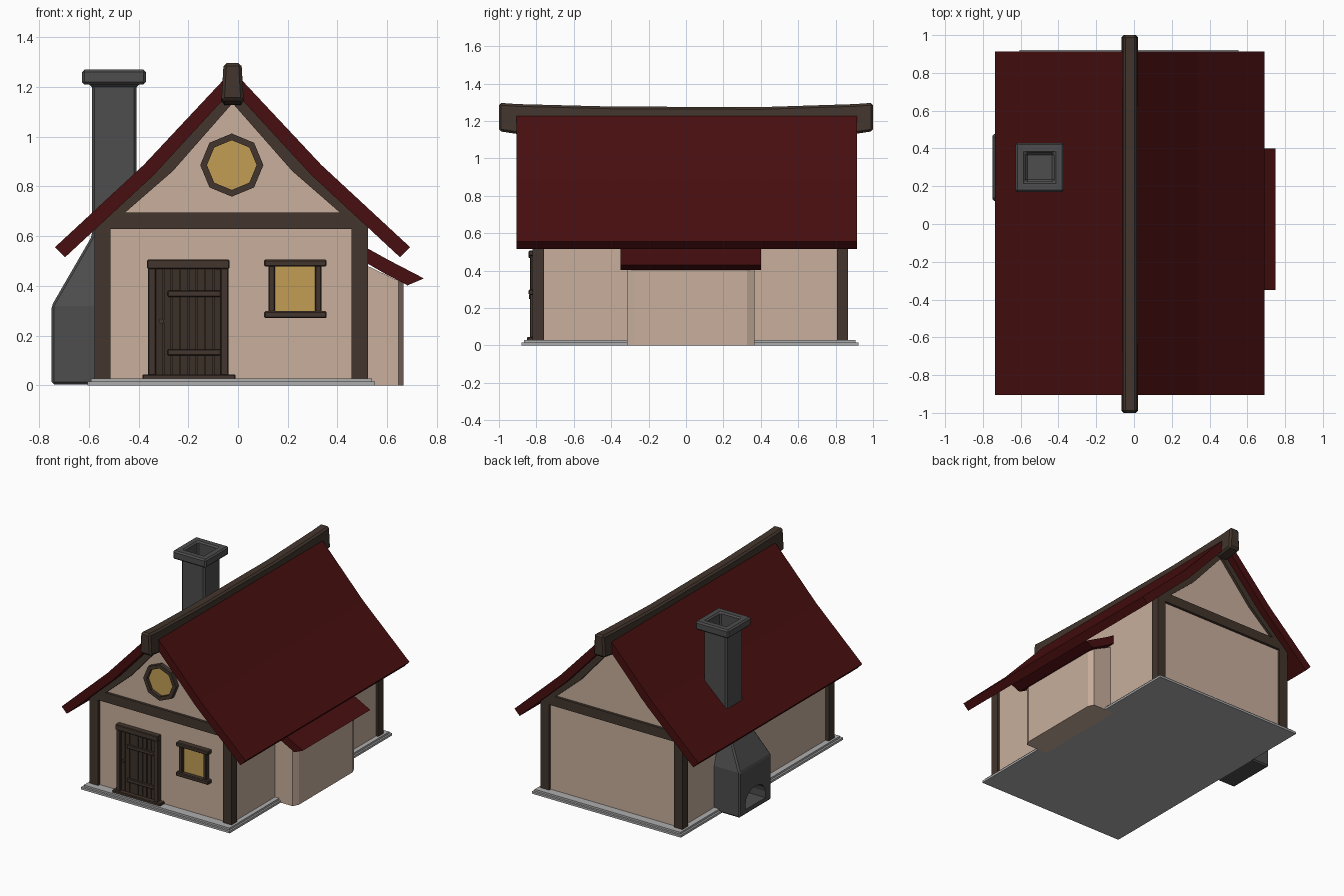
import bpy, bmesh, math, random
from mathutils import Vector

if "Cube" in bpy.data.objects:
    bpy.data.objects.remove(bpy.data.objects["Cube"])

random.seed(4)
CX = -0.022            # centre line of the house
FRONT, BACK = -0.82, 0.866


def mat(name, r, g, b):
    m = bpy.data.materials.new(name)
    m.diffuse_color = (r, g, b, 1)
    m.use_nodes = True
    m.node_tree.nodes["Principled BSDF"].inputs["Base Color"].default_value = m.diffuse_color
    return m


PLASTER = mat("plaster", 0.58, 0.43, 0.335)
WOOD = mat("dark_wood", 0.055, 0.036, 0.026)
DOOR = mat("door_wood", 0.046, 0.03, 0.022)
RED = mat("red_roof", 0.065, 0.0045, 0.005)
STONE = mat("chimney_stone", 0.075, 0.075, 0.075)
BASE = mat("foundation_stone", 0.42, 0.42, 0.42)
GLASS = mat("amber_glass", 0.54, 0.34, 0.09)


def loft(name, rings, material, bevel=0):
    """Closed solid through a series of equal-length point rings."""
    bm = bmesh.new()
    rows = [[bm.verts.new(p) for p in ring] for ring in rings]
    n = len(rows[0])
    for a, b in zip(rows, rows[1:]):
        for i in range(n):
            j = (i + 1) % n
            bm.faces.new((a[i], a[j], b[j], b[i]))
    bm.faces.new(rows[0][::-1])
    bm.faces.new(rows[-1])
    bmesh.ops.recalc_face_normals(bm, faces=bm.faces)
    me = bpy.data.meshes.new(name)
    bm.to_mesh(me)
    bm.free()
    me.materials.append(material)
    ob = bpy.data.objects.new(name, me)
    bpy.context.collection.objects.link(ob)
    if bevel:
        mod = ob.modifiers.new("bevel", 'BEVEL')
        mod.width = bevel
        mod.segments = 1
        mod.limit_method = 'ANGLE'
    return ob


def rect(x0, x1, y0, y1, z):
    return [(x0, y0, z), (x1, y0, z), (x1, y1, z), (x0, y1, z)]


def box(name, x0, x1, y0, y1, z0, z1, material, bevel=0):
    return loft(name, [rect(x0, x1, y0, y1, z) for z in (z0, z1)], material, bevel)


def prism(name, profile, y0, y1, material):
    """Extrude an (x, z) profile along y."""
    return loft(name, [[(x, y, z) for x, z in profile] for y in (y0, y1)], material)


def mirrored(top, bottom):
    """Symmetric band profile from right-hand halves that start on the centre line."""
    left = lambda pts: [(-x, z) for x, z in pts[:0:-1]]
    band = left(top) + top + (left(bottom) + bottom)[::-1]
    return [(CX + x, z) for x, z in band]


# foundation with a small step
box("foundation", -0.605, 0.552, -0.88, 0.922, 0, 0.015, BASE)
box("foundation_step", -0.592, 0.54, -0.865, 0.907, 0.015, 0.028, BASE)

# walls and gables as one prism
under = [(0, 1.19), (0.318, 0.845), (0.674, 0.515)]
prism("walls", mirrored([(0, 1.19), (0.318, 0.845), (0.53, 0.645)],
                        [(0, 0.02), (0.318, 0.02), (0.53, 0.02)]),
      FRONT + 0.018, BACK - 0.018, PLASTER)

# main roof
prism("roof", mirrored([(0, 1.268), (0.357, 0.887), (0.714, 0.556)], under), -0.905, 0.914, RED)

# timber frame: posts, cross beams and gable trims
for end, y0, y1 in (("front", FRONT, FRONT + 0.06), ("back", BACK - 0.06, BACK)):
    for side, x0, x1 in (("left", -0.578, -0.512), ("right", 0.457, 0.524)):
        box(f"{end}_{side}_post", x0, x1, y0, y1, 0.02, 0.64, WOOD)
    box(f"{end}_cross_beam", -0.578, 0.524, y0, y1, 0.628, 0.695, WOOD)
    prism(f"{end}_gable_trim", mirrored([(0, 1.2), (0.325, 0.85), (0.55, 0.64)],
                                        [(0, 1.135), (0.24, 0.862), (0.53, 0.61)]), y0, y1, WOOD)

# sagging ridge beam
ridge = []
for y, zb, zt in ((-1, 1.145, 1.297), (-0.9, 1.13, 1.29), (-0.4, 1.12, 1.277), (0.4, 1.12, 1.274),
                  (0.9, 1.13, 1.29), (1, 1.145, 1.297)):
    ridge.append([(CX - 0.045, y, zb), (CX + 0.045, y, zb), (CX + 0.036, y, zt), (CX - 0.036, y, zt)])
loft("ridge_beam", ridge, WOOD, 0.012)

# side bay with chamfered corners and its lean-to roof
bay = [(0.48, -0.315), (0.645, -0.315), (0.665, -0.275), (0.665, 0.325), (0.645, 0.365), (0.48, 0.365)]
bay_rings = [[(x, y, 0) for x, y in bay],
             [(x, y, 0.50 - (x - 0.48) * 0.48) for x, y in bay]]
loft("side_bay", bay_rings, PLASTER)
prism("bay_roof", [(0.46, 0.585), (0.6, 0.507), (0.748, 0.43), (0.682, 0.402), (0.59, 0.45), (0.46, 0.525)],
      -0.35, 0.40, RED)

# chimney: hearth, sloping shoulder, shaft, cap and flue in one loft
chimney = loft("chimney", [
    rect(-0.75, -0.41, 0.122, 0.476, 0.003),
    rect(-0.75, -0.41, 0.122, 0.476, 0.32),
    rect(-0.588, -0.408, 0.21, 0.39, 0.6),
    rect(-0.588, -0.408, 0.21, 0.39, 1.21),
    rect(-0.628, -0.371, 0.17, 0.43, 1.21),
    rect(-0.628, -0.371, 0.17, 0.43, 1.27),
    rect(-0.574, -0.424, 0.225, 0.375, 1.27),
    rect(-0.574, -0.424, 0.225, 0.375, 1.14)], STONE, 0.01)

# arched hearth opening
arch = [(0.19, 0.04), (0.41, 0.04)]
arch += [(0.3 + 0.11 * math.cos(a), 0.085 + 0.08 * math.sin(a))
         for a in (math.pi * i / 8 for i in range(9))]
cutter = loft("hearth_cutter", [[(x, y, z) for y, z in arch] for x in (-0.8, -0.62)], STONE)
cutter.hide_render = True
cutter.hide_viewport = True
cutter.display_type = 'WIRE'
cut = chimney.modifiers.new("hearth", 'BOOLEAN')
cut.operation = 'DIFFERENCE'
cut.solver = 'EXACT'
cut.object = cutter

# door: planks, frame, straps and knob
W = FRONT + 0.03       # just behind the wall surface
box("door_back", -0.335, -0.065, W, -0.808, 0.03, 0.48, DOOR)
planks = 8
for i in range(planks):
    w = 0.268 / planks
    x = -0.334 + i * w
    box(f"door_plank_{i + 1}", x + 0.002, x + w - 0.002, W, -0.818 - random.uniform(0, 0.004),
        0.04, 0.472 - random.uniform(0, 0.006), DOOR)
for side, x0, x1 in (("left", -0.362, -0.33), ("right", -0.07, -0.038)):
    box(f"door_{side}_jamb", x0, x1, W, -0.835, 0.04, 0.48, WOOD, 0.004)
box("door_lintel", -0.366, -0.035, W, -0.842, 0.468, 0.506, WOOD, 0.004)
box("door_sill", -0.384, -0.01, W, -0.85, 0.022, 0.044, WOOD, 0.004)
for i, z in enumerate((0.12, 0.356)):
    box(f"door_strap_{i + 1}", -0.283, -0.07, W, -0.832, z, z + 0.025, WOOD, 0.003)


def disc(name, x, z, r, y0, y1, sides, material):
    prism(name, [(x + r * math.cos(2 * math.pi * i / sides), z + r * math.sin(2 * math.pi * i / sides))
                 for i in range(sides)], y0, y1, material)


disc("door_knob", -0.308, 0.258, 0.011, -0.84, W, 8, WOOD)

# square window
box("window_glass", 0.14, 0.325, -0.81, W, 0.285, 0.485, GLASS)
for side, x0 in (("left", 0.122), ("right", 0.31)):
    box(f"window_{side}_jamb", x0, x0 + 0.026, W, -0.832, 0.28, 0.49, WOOD, 0.004)
for part, z0 in (("sill", 0.27), ("lintel", 0.478)):
    box(f"window_{part}", 0.105, 0.357, W, -0.842, z0, z0 + 0.028, WOOD, 0.005)

# octagonal gable window: ring frame with glass plate
RX, RZ = -0.025, 0.886
disc("gable_window_glass", RX, RZ, 0.11, -0.812, W, 8, GLASS)


def octagon(r, y):
    return [(RX + r * math.cos(i * math.pi / 4), y, RZ + r * math.sin(i * math.pi / 4)) for i in range(8)]


rings = [octagon(r, y) for r, y in ((0.127, W), (0.127, -0.835), (0.1, -0.835), (0.1, W))]
frame = loft("gable_window_frame", rings, WOOD)
bm = bmesh.new()
bm.from_mesh(frame.data)
bmesh.ops.delete(bm, geom=[f for f in bm.faces if len(f.verts) == 8], context='FACES_ONLY')
bm.to_mesh(frame.data)
bm.free()
